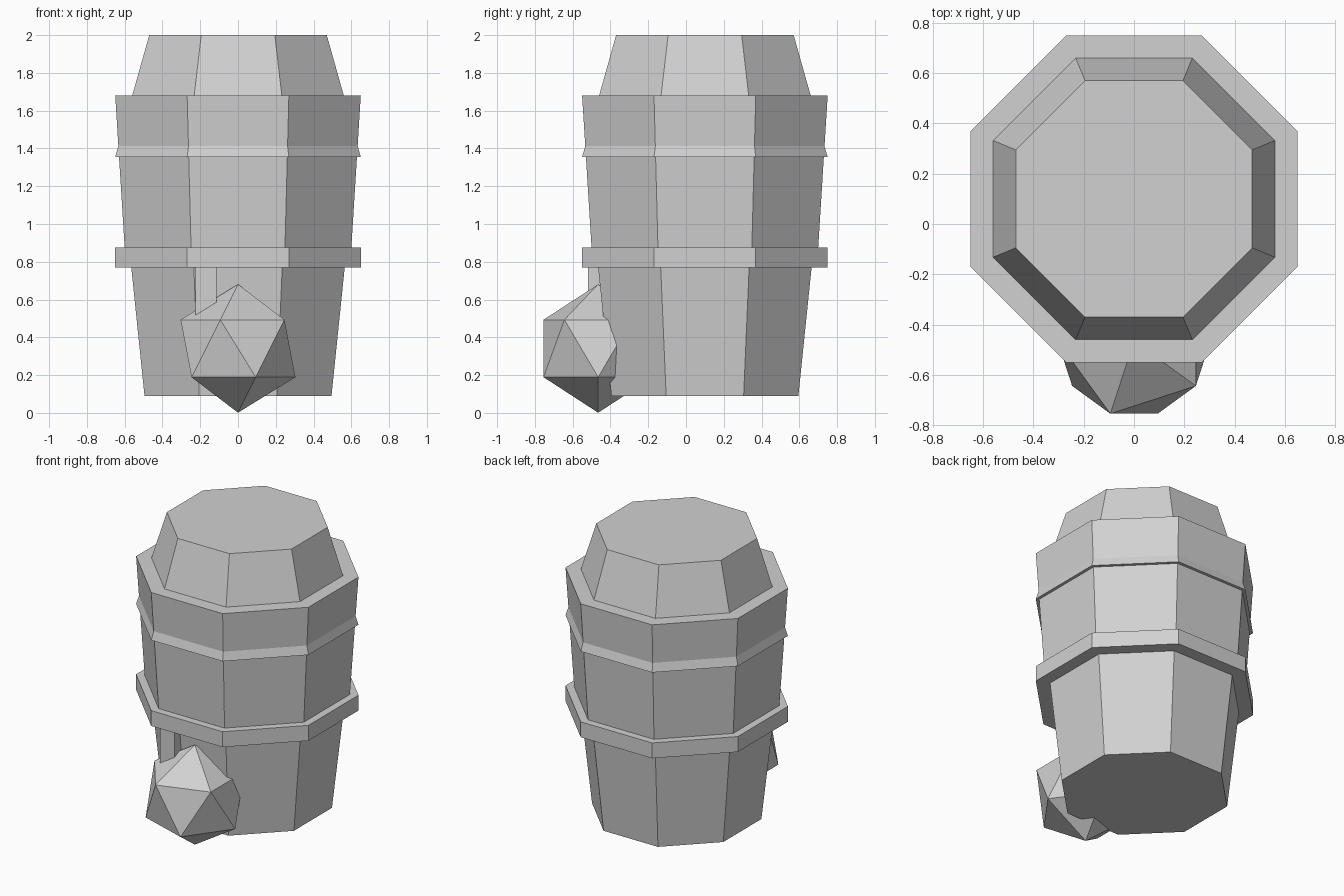
import bpy, bmesh, math

if "Cube" in bpy.data.objects:
    bpy.data.objects.remove(bpy.data.objects["Cube"])

CY = 0.10  # barrel axis in y

grey = bpy.data.materials.new("plain grey")
grey.diffuse_color = (0.64, 0.64, 0.64, 1)
grey.use_nodes = True
grey.node_tree.nodes["Principled BSDF"].inputs["Base Color"].default_value = grey.diffuse_color


def finish(name, bm):
    bmesh.ops.recalc_face_normals(bm, faces=bm.faces)
    me = bpy.data.meshes.new(name)
    bm.to_mesh(me)
    bm.free()
    me.materials.append(grey)
    ob = bpy.data.objects.new(name, me)
    bpy.context.collection.objects.link(ob)
    return ob


def octagon_solid(name, profile):
    """Stack of eight-sided rings; profile holds (flat-side distance, z)."""
    bm = bmesh.new()
    rings = []
    for apothem, z in profile:
        r = apothem / math.cos(math.pi / 8)
        rings.append([bm.verts.new((r * math.cos((i + 0.5) * math.pi / 4),
                                    CY + r * math.sin((i + 0.5) * math.pi / 4), z))
                      for i in range(8)])
    for a, b in zip(rings, rings[1:]):
        for i in range(8):
            j = (i + 1) % 8
            bm.faces.new((a[i], a[j], b[j], b[i]))
    bm.faces.new(rings[0])
    bm.faces.new(rings[-1])
    return finish(name, bm)


# barrel body with stepped-in tapered lid
octagon_solid("barrel_body", [(0.495, 0.09), (0.565, 0.77), (0.60, 0.875),
                              (0.65, 1.68), (0.56, 1.68), (0.47, 2.0)])
# straight lower hoop and sloped upper hoop
octagon_solid("lower_hoop", [(0.65, 0.77), (0.65, 0.875)])
octagon_solid("upper_hoop", [(0.65, 1.355), (0.621, 1.455)])

# faceted ball at the front
bm = bmesh.new()
bmesh.ops.create_icosphere(bm, subdivisions=1, radius=0.34)
ball = finish("front_ball", bm)
ball.rotation_euler.z = math.pi
ball.location = (0, -0.465, 0.341)

# short upright strap between the ball and the lower hoop
bm = bmesh.new()
bmesh.ops.create_cube(bm, size=1)
bmesh.ops.scale(bm, vec=(0.11, 0.11, 0.40), verts=bm.verts)
bmesh.ops.translate(bm, vec=(-0.17, -0.465, 0.62), verts=bm.verts)
finish("ball_strap", bm)
